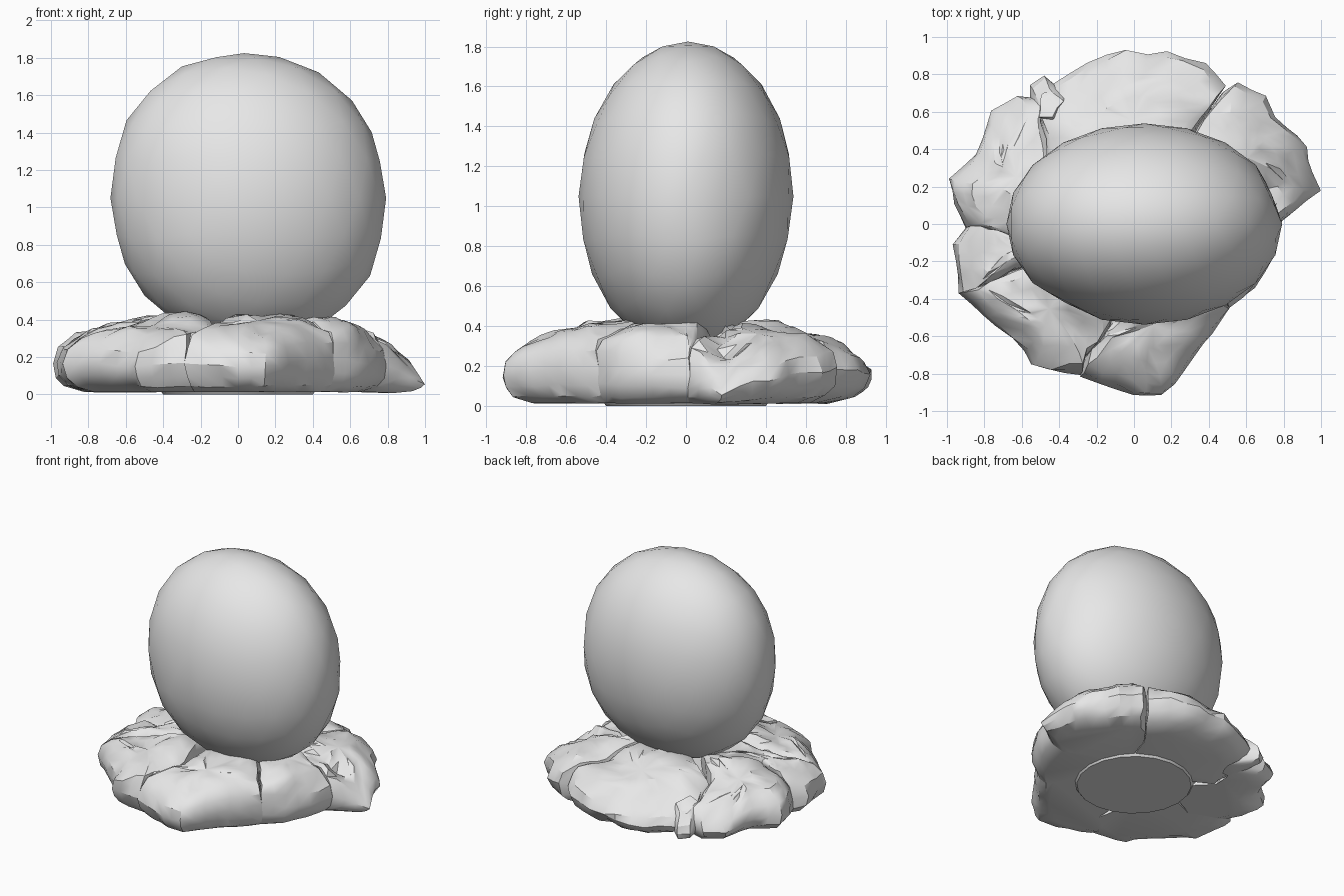
import bpy
import bmesh
import math
from mathutils import Vector, noise

cube = bpy.data.objects.get("Cube")
if cube:
    bpy.data.objects.remove(cube, do_unlink=True)

# One plain stone colour
stone = bpy.data.materials.new("stone_grey")
stone.use_nodes = True
GREY = (0.8, 0.8, 0.8, 1.0)
stone.diffuse_color = GREY
stone.node_tree.nodes["Principled BSDF"].inputs["Base Color"].default_value = GREY


def finish(bm, name, angle):
    """Turn a bmesh into a smooth-shaded object with sharp creases."""
    bmesh.ops.recalc_face_normals(bm, faces=bm.faces[:])
    mesh = bpy.data.meshes.new(name)
    bm.to_mesh(mesh)
    bm.free()
    mesh.materials.append(stone)
    obj = bpy.data.objects.new(name, mesh)
    bpy.context.collection.objects.link(obj)
    bpy.ops.object.select_all(action="DESELECT")
    obj.select_set(True)
    bpy.context.view_layer.objects.active = obj
    bpy.ops.object.shade_smooth_by_angle(angle=math.radians(angle))


def clamp(value, low, high):
    return max(low, min(high, value))


def top_height(x, y):
    """Height of the rock bed: high beside the boulder, lower at the rim."""
    slope = clamp((math.hypot(x, y) - 0.46) / 0.45, 0, 1.15)
    height = 0.42 - 0.13 * slope - 0.22 * max(0, x - 0.6)
    height += 0.1 * max(0, -x - 0.6)
    # The back falls away to the right and rises to the left
    height += max(0, y - 0.2) * (0.25 * x - 0.06)
    # Dip along the left seam
    if x > 0.3:
        height -= 0.07 * max(0, 1 - abs(y - 0.17) / 0.12)
    return min(0.42, height)


def dense_outline(points, step=0.09):
    """Split the long edges of a plan outline."""
    result = []
    for a, b in zip(points, points[1:] + points[:1]):
        a, b = Vector(a), Vector(b)
        count = max(1, round((b - a).length / step))
        result += [a.lerp(b, i / count) for i in range(count)]
    return result


# Rock section: rim scale, scale about the rock, share of height, roughness
PROFILE = [(0.83, 1, 0.04, 0.003), (0.93, 1, 0.14, 0.012),
           (0.98, 1, 0.32, 0.02), (1, 1, 0.55, 0.02),
           (0.98, 0.99, 0.8, 0.025), (0.93, 0.96, 0.93, 0.03),
           (0.92, 0.82, 1, 0.035), (0.95, 0.6, 1.02, 0.03),
           (1, 0.3, 1.02, 0.03)]


def make_rock(name, points, undercut=1.0):
    outline = dense_outline(points)
    centre = sum(outline, Vector((0, 0))) / len(outline)
    bm = bmesh.new()
    rings = []
    for rim, scale, share, rough in PROFILE:
        inset = (1 - rim) * (undercut if share < 0.5 else 1)
        ring = []
        for p in outline:
            # Only the outer rim is undercut, so the seams stay narrow
            outer = clamp((p.length - 0.5) / 0.3, 0, 1)
            q = centre + (p - centre) * scale
            q *= 1 - inset * outer
            v = Vector((q.x, q.y, top_height(q.x, q.y) * share))
            v += noise.noise_vector(v * 5) * rough
            v += noise.noise_vector(v * 11) * rough * 0.7
            ring.append(bm.verts.new((clamp(v.x, -1, 1),
                                      clamp(v.y, -0.93, 0.93), max(v.z, 0))))
        rings.append(ring)
    for low, high in zip(rings, rings[1:]):
        for i in range(len(low)):
            j = (i + 1) % len(low)
            bm.faces.new((low[i], low[j], high[j]))
            bm.faces.new((low[i], high[j], high[i]))
    bm.faces.new(rings[0][::-1])
    peak = bm.verts.new((*centre, top_height(*centre)))
    last = rings[-1]
    for i in range(len(last)):
        bm.faces.new((last[i], last[(i + 1) % len(last)], peak))
    finish(bm, name, 32)


# Rocks fitted together around the boulder (plan outlines)
make_rock("back_rock", [
    (-.1, .15), (.2, .2), (.34, .52), (.48, .74), (.38, .85), (.17, .92),
    (.07, .9), (-.05, .94), (-.25, .88), (-.42, .75), (-.52, .58),
    (-.48, .38)], 1.4)
make_rock("back_left_rock", [
    (.2, .16), (.5, .1), (.8, .02), (1, .17), (.95, .27), (.92, .41),
    (.75, .58), (.69, .67), (.55, .75), (.47, .71), (.34, .52)])
make_rock("back_right_rock", [
    (-.2, .1), (-.48, .38), (-.52, .6), (-.53, .68), (-.62, .69), (-.76, .6),
    (-.84, .36), (-.99, .24), (-.97, .1), (-.91, -.01), (-.6, -.09)])
make_rock("right_rock", [
    (-.25, .05), (-.6, -.09), (-.91, -.01), (-.97, -.1), (-.93, -.37),
    (-.65, -.26), (-.3, -.15)])
make_rock("front_right_rock", [
    (-.2, -.1), (-.65, -.26), (-.93, -.37), (-.74, -.54), (-.58, -.69),
    (-.55, -.76), (-.28, -.81), (-.26, -.72), (-.12, -.54)])
make_rock("front_rock", [
    (-.1, -.15), (.3, -.15), (.52, -.45), (.38, -.64), (.27, -.79),
    (.15, -.93), (0, -.91), (-.28, -.82), (-.26, -.72), (-.12, -.54)])
make_rock("left_rock", [
    (.2, -.15), (.3, -.15), (.52, -.45), (.66, -.34), (.75, -.18),
    (.8, .02), (.5, .1), (.2, .16)])

# Small stone wedged in the back gap
make_rock("wedge_stone", [
    (-.44, .58), (-.41, .74), (-.48, .79), (-.54, .74), (-.55, .6)])

# Flat core closing the gaps below the rocks
bm = bmesh.new()
bmesh.ops.create_cone(bm, cap_ends=True, segments=20, radius1=0.4,
                      radius2=0.58, depth=0.24)
for v in bm.verts:
    v.co.z += 0.12
finish(bm, "rock_core", 32)

# Boulder: a low-poly ellipsoid, a little squared and leaning, with two dents
bm = bmesh.new()
bmesh.ops.create_icosphere(bm, subdivisions=3, radius=1)
size, middle = Vector((0.737, 0.538, 0.775)), Vector((0.055, 0, 1.05))
for dent in ((0.95, 0.33, 0.08), (-0.45, -0.88, 0.03)):
    nearest = min(bm.verts, key=lambda v: (v.co - Vector(dent)).length)
    nearest.co *= 0.97
for v in bm.verts:
    x, z = v.co.x, v.co.z
    v.co *= 1 + 0.1 * x * x * z * z
    v.co.x -= 0.03 * z
    v.co.y += 0.02 * z
    v.co = v.co * size + middle
finish(bm, "boulder", 40)
